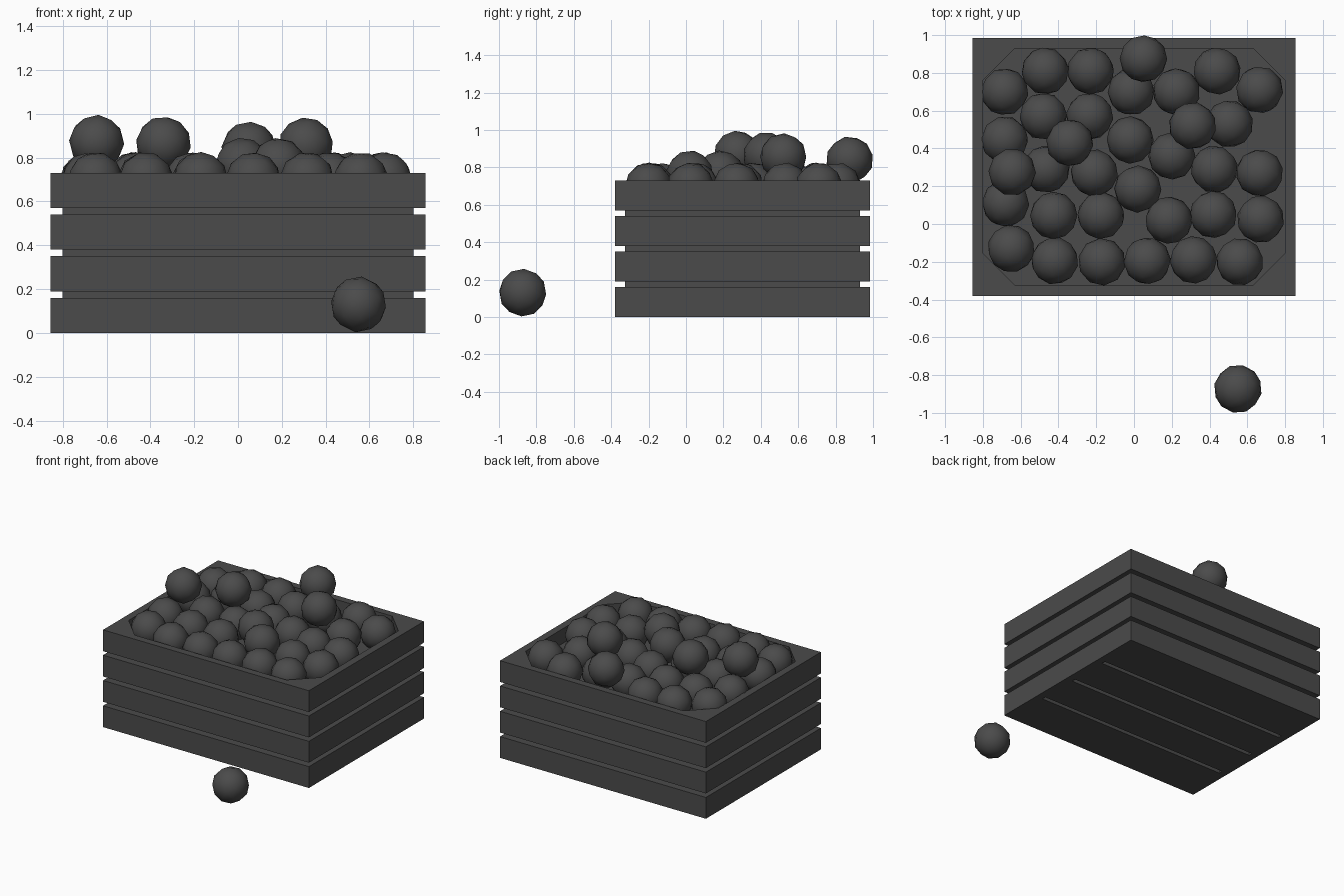
import bpy, bmesh, math, random
from mathutils import Euler

if "Cube" in bpy.data.objects:
    bpy.data.objects.remove(bpy.data.objects["Cube"])

random.seed(4)
dark = bpy.data.materials.new("dark_grey")
dark.diffuse_color = (0.07, 0.07, 0.07, 1)
dark.use_nodes = True
dark.node_tree.nodes["Principled BSDF"].inputs["Base Color"].default_value = dark.diffuse_color

# Crate limits: outer box and board thickness
X, Y0, Y1, T = 0.855, -0.38, 0.985, 0.055
IX, IY0, IY1 = X - T, Y0 + T, Y1 - T
CUT = 0.17
SLAT_H, PITCH, TOP = 0.16, 0.19, 0.73


def add_object(name, bm):
    mesh = bpy.data.meshes.new(name)
    bmesh.ops.recalc_face_normals(bm, faces=bm.faces)
    bm.to_mesh(mesh)
    bm.free()
    mesh.materials.append(dark)
    obj = bpy.data.objects.new(name, mesh)
    bpy.context.collection.objects.link(obj)
    return obj


def prism(name, outline, z0, z1):
    bm = bmesh.new()
    face = bm.faces.new([bm.verts.new((x, y, z0)) for x, y in outline])
    ext = bmesh.ops.extrude_face_region(bm, geom=[face], use_keep_orig=True)
    verts = [v for v in ext["geom"] if isinstance(v, bmesh.types.BMVert)]
    bmesh.ops.translate(bm, verts=verts, vec=(0, 0, z1 - z0))
    return add_object(name, bm)


def board(name, x0, x1, y0, y1, z0, z1):
    return prism(name, [(x0, y0), (x1, y0), (x1, y1), (x0, y1)], z0, z1)


# Four rows of wall slats
for i in range(4):
    z = i * PITCH
    board("front_slat", -X, X, Y0, IY0, z, z + SLAT_H)
    board("back_slat", -X, X, IY1, Y1, z, z + SLAT_H)
    board("left_slat", -X, -IX, IY0, IY1, z, z + SLAT_H)
    board("right_slat", IX, X, IY0, IY1, z, z + SLAT_H)

# Four floor boards with narrow gaps
gap = 0.03
width = (IY1 - IY0 - 3 * gap) / 4
for i in range(4):
    y = IY0 + i * (width + gap)
    board("floor_board", -IX, IX, y, y + width, 0, T)

# Triangular corner posts
for sx in (-1, 1):
    for y, sy in ((IY0, 1), (IY1, -1)):
        prism("corner_post", [(sx * IX, y), (sx * (IX - CUT), y),
                              (sx * IX, y + sy * CUT)], T, TOP)

# Packed filling beneath the visible fruit
prism("filling", [(-IX + CUT, IY0), (IX - CUT, IY0), (IX, IY0 + CUT),
                  (IX, IY1 - CUT), (IX - CUT, IY1), (-IX + CUT, IY1),
                  (-IX, IY1 - CUT), (-IX, IY0 + CUT)], T, 0.62)


def fruit(name, x, y, z, r=0.126):
    bm = bmesh.new()
    bmesh.ops.create_icosphere(bm, subdivisions=2, radius=r)
    for f in bm.faces:
        f.smooth = True
    obj = add_object(name, bm)
    obj.location = (x, y, z)
    obj.rotation_euler = Euler([random.uniform(0, math.tau) for _ in range(3)])


# Main layer of fruit
layer = [(-.685, .70), (-.47, .81), (-.23, .81), (.44, .81), (.665, .71),
         (-.685, .445), (-.48, .57), (-.235, .57), (-.015, .70), (.225, .70),
         (.505, .53), (-.02, .445), (.20, .36), (.425, .29), (.665, .27),
         (-.465, .29), (-.21, .27), (-.68, .11), (-.425, .045), (-.175, .045),
         (.42, .05), (.67, .025), (-.65, -.13), (-.42, -.195), (-.17, -.20),
         (.07, -.195), (.315, -.19), (.56, -.20)]
for x, y in layer:
    fruit("fruit", x, y, 0.70)

# Fruit lying on top of the layer
for x, y, z in [(.05, .875, .84), (.31, .52, .857), (-.34, .43, .863),
                (-.645, .275, .87), (.02, .185, .765), (.185, .02, .765)]:
    fruit("top_fruit", x, y, z)

# Fruit on the ground in front
fruit("loose_fruit", .55, -.873, .13, .128)
